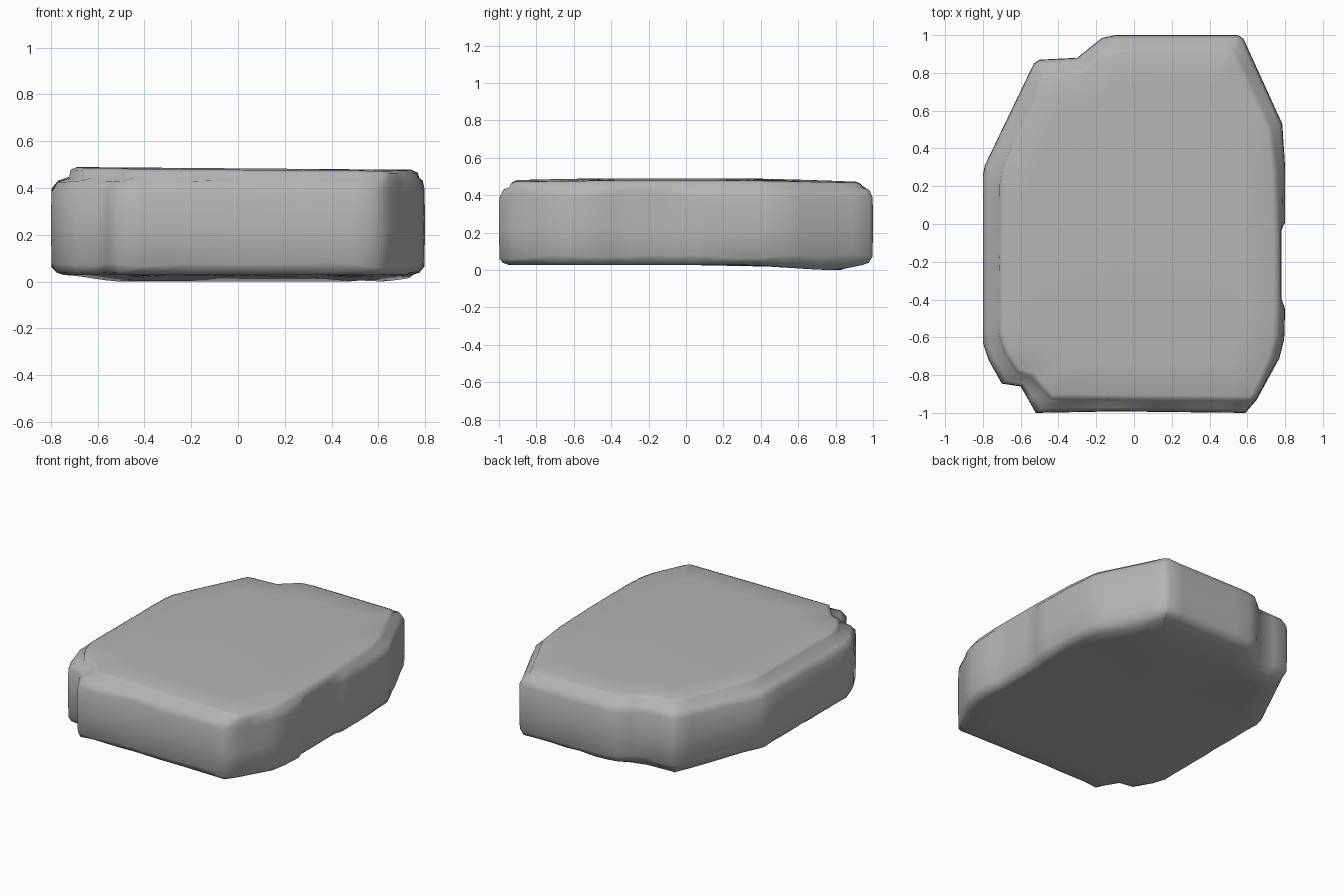
import bpy, bmesh, math
from mathutils import Vector, noise

if "Cube" in bpy.data.objects:
    bpy.data.objects.remove(bpy.data.objects["Cube"])

# Paired outlines, counter-clockwise: outer wall x, y and raised top lip x, y
PAIRS = [
    (-.52, -1.0, -.44, -.93), (-.10, -.992, -.10, -.935), (.59, -1.0, .62, -.94),
    (.65, -.93, .65, -.91), (.77, -.71, .74, -.71), (.795, -.61, .765, -.60),
    (.80, -.45, .772, -.45), (.782, -.40, .772, -.40), (.782, -.03, .77, -.03),
    (.80, .01, .768, .01), (.80, .30, .76, .28), (.785, .53, .735, .51),
    (.58, .98, .54, .925), (.55, 1.0, .51, .94), (-.10, 1.0, -.08, .938),
    (-.17, .985, -.17, .925), (-.30, .88, -.28, .82), (-.50, .87, -.46, .805),
    (-.53, .85, -.49, .79), (-.79, .31, -.705, .29), (-.80, .26, -.715, .21),
    (-.80, -.63, -.72, -.58), (-.77, -.72, -.69, -.68), (-.70, -.845, -.62, -.79),
    (-.60, -.86, -.55, -.81),
]

# Subdivide both outlines together so they stay matched
outer, lip = [], []
for i, a in enumerate(PAIRS):
    b = PAIRS[(i + 1) % len(PAIRS)]
    n = max(1, round(math.hypot(b[0] - a[0], b[1] - a[1]) / .1))
    for k in range(n):
        p = [u + (v - u) * k / n for u, v in zip(a, b)]
        outer.append(Vector(p[:2]))
        lip.append(Vector(p[2:]))


def inset(loop, d):
    out = []
    for i, p in enumerate(loop):
        t = (loop[(i + 1) % len(loop)] - loop[i - 1]).normalized()
        out.append(p + Vector((-t.y, t.x)) * d)
    return out


def scaled(loop, s):
    return [p * s for p in loop]


def smooth(a, b, t):
    t = min(1, max(0, (t - a) / (b - a)))
    return t * t * (3 - 2 * t)


def top_z(p):  # tilts down to the right and behind the crease
    return .484 - .008 * p.x - .012 * smooth(.3, .95, p.y) - .006 * smooth(-.4, -.95, p.y)


def base_z(p):  # shallow belly toward the back
    return .028 - .028 * smooth(.25, .8, p.y) * (1 - smooth(.82, .93, p.y))


def wobble(p, s, amount):
    return amount * noise.noise(Vector((p.x * 4, p.y * 4, s)))


# Slab lofted from base centre, up the wall, over the ledge and lip, to top centre
base = inset(outer, .055)
crown = inset(lip, .03)
rings = [
    [(p.x, p.y, base_z(p)) for p in scaled(base, .5)],
    [(p.x, p.y, base_z(p)) for p in scaled(base, .85)],
    [(p.x, p.y, base_z(p)) for p in base],
    [(p.x, p.y, .038 + abs(wobble(p, 1, .015))) for p in inset(outer, .022)],
    [(p.x, p.y, .075 + wobble(p, 2, .03)) for p in inset(outer, .003)],
    [(p.x, p.y, .22) for p in outer],
    [(p.x, p.y, .385 + wobble(p, 3, .03)) for p in inset(outer, .002)],
    [(p.x, p.y, .428 + wobble(p, 3, .012)) for p in
     [o.lerp(l, .35) for o, l in zip(outer, lip)]],
    [(p.x, p.y, .443 + wobble(p, 4, .01)) for p in inset(lip, -.004)],
    [(p.x, p.y, top_z(p) - .012) for p in inset(lip, .004)],
    [(p.x, p.y, top_z(p)) for p in crown],
    [(p.x, p.y, top_z(p)) for p in scaled(crown, .8)],
    [(p.x, p.y, top_z(p)) for p in scaled(crown, .45)],
]
bm = bmesh.new()
loops = [[bm.verts.new(c) for c in r] for r in rings]
for a, b in zip(loops, loops[1:]):
    for i in range(len(a)):
        j = (i + 1) % len(a)
        bm.faces.new((a[i], a[j], b[j], b[i]))
for loop, z in ((loops[0], .027), (loops[-1], .484)):
    c = bm.verts.new((0, 0, z))
    for i in range(len(loop)):
        bm.faces.new((loop[i], loop[(i + 1) % len(loop)], c))
bmesh.ops.recalc_face_normals(bm, faces=bm.faces)

mesh = bpy.data.meshes.new("stone_slab")
bm.to_mesh(mesh)
bm.free()
slab = bpy.data.objects.new("stone_slab", mesh)
bpy.context.collection.objects.link(slab)

# Dark grey stone
stone = bpy.data.materials.new("dark_stone")
stone.diffuse_color = (.46, .46, .46, 1)
stone.use_nodes = True
stone.node_tree.nodes["Principled BSDF"].inputs["Base Color"].default_value = stone.diffuse_color
mesh.materials.append(stone)

bpy.context.view_layer.objects.active = slab
slab.select_set(True)
bpy.ops.object.shade_smooth_by_angle(angle=math.radians(70))
